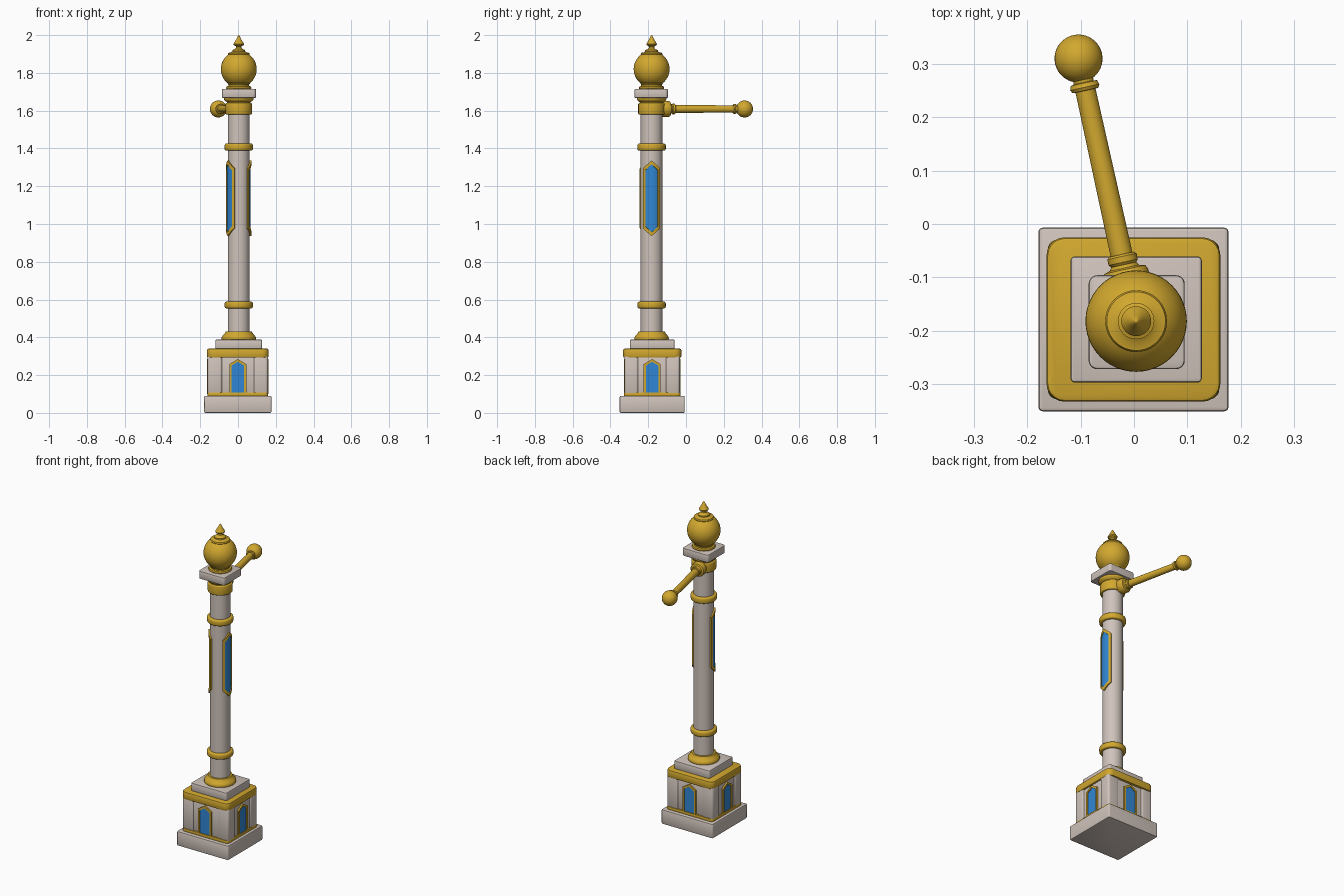
import bpy, bmesh, math
from mathutils import Vector, Matrix

if "Cube" in bpy.data.objects:
    bpy.data.objects.remove(bpy.data.objects["Cube"])

CX, CY = 0.004, -0.182          # axis of the column
BX, BY = -0.001, -0.179         # centre of the pedestal


def material(name, rgb):
    m = bpy.data.materials.new(name)
    m.diffuse_color = (*rgb, 1)
    m.use_nodes = True
    m.node_tree.nodes["Principled BSDF"].inputs["Base Color"].default_value = m.diffuse_color
    return m


STONE = material("pale stone", (0.63, 0.55, 0.50))
GOLD = material("gold", (0.64, 0.39, 0.028))
BLUE = material("blue glass", (0.03, 0.24, 0.66))


def finish(name, bm, mat, angle=35):
    bmesh.ops.recalc_face_normals(bm, faces=bm.faces)
    me = bpy.data.meshes.new(name)
    bm.to_mesh(me)
    bm.free()
    me.materials.append(mat)
    ob = bpy.data.objects.new(name, me)
    bpy.context.collection.objects.link(ob)
    bpy.ops.object.select_all(action='DESELECT')
    ob.select_set(True)
    bpy.context.view_layer.objects.active = ob
    bpy.ops.object.shade_smooth_by_angle(angle=math.radians(angle))
    return ob


def block(name, cx, cy, hx, hy, z0, z1, mat, corner=0.006, edge=0.005):
    """Box with rounded upright corners and softened rims."""
    bm = bmesh.new()
    bmesh.ops.create_cube(bm, size=1)
    for v in bm.verts:
        v.co = (cx + v.co.x * 2 * hx, cy + v.co.y * 2 * hy, (z0 + z1) / 2 + v.co.z * (z1 - z0))
    up = [e for e in bm.edges if abs(e.verts[0].co.z - e.verts[1].co.z) > 1e-4]
    bmesh.ops.bevel(bm, geom=up, offset=corner, segments=5, profile=0.5, affect='EDGES')
    rim = [e for e in bm.edges if abs(e.verts[0].co.z - e.verts[1].co.z) < 1e-5]
    bmesh.ops.bevel(bm, geom=rim, offset=edge, segments=2, profile=0.5, affect='EDGES')
    return finish(name, bm, mat)


def lathe(name, profile, mat, matrix=Matrix.Translation((CX, CY, 0)), n=48):
    """Revolve (radius, height) points about the local z axis."""
    bm = bmesh.new()
    rings = []
    for r, z in profile:
        if r < 1e-5:
            rings.append([bm.verts.new((0, 0, z))] * n)
        else:
            rings.append([bm.verts.new((r * math.cos(2 * math.pi * i / n),
                                        r * math.sin(2 * math.pi * i / n), z)) for i in range(n)])
    for a, b in zip(rings, rings[1:]):
        for i in range(n):
            j = (i + 1) % n
            vs = list(dict.fromkeys((a[i], a[j], b[j], b[i])))
            if len(vs) > 2:
                bm.faces.new(vs)
    for ring in (rings[0], rings[-1]):
        if len(set(ring)) > 2:
            bm.faces.new(ring)
    bm.transform(matrix)
    return finish(name, bm, mat)


def round_band(r, z0, z1, b=0.008):
    """Profile of a ring with rounded rims."""
    pts = [(0.03, z0)]
    pts += [(r - b + b * math.sin(t), z0 + b - b * math.cos(t)) for t in (0, .52, 1.05, 1.57)]
    pts += [(r - b + b * math.cos(t), z1 - b + b * math.sin(t)) for t in (0, .52, 1.05, 1.57)]
    return pts + [(0.03, z1)]


def ball(r, z, a0=-90, a1=90, n=24):
    return [(r * math.cos(math.radians(a0 + (a1 - a0) * i / n)),
             z + r * math.sin(math.radians(a0 + (a1 - a0) * i / n))) for i in range(n + 1)]


def plate(name, cols, place, d0, d1, mat):
    """Solid plate from columns (u, low, high), placed by place(u, z, depth)."""
    bm = bmesh.new()
    g = [[bm.verts.new(place(u, z, d)) for z, d in ((lo, d0), (lo, d1), (hi, d1), (hi, d0))]
         for u, lo, hi in cols]
    for a, b in zip(g, g[1:]):
        for i in range(4):
            bm.faces.new((a[i], a[(i + 1) % 4], b[(i + 1) % 4], b[i]))
    bm.faces.new(g[0])
    bm.faces.new(g[-1])
    return finish(name, bm, mat)


def frame(name, outer, inner, place, d0, d1, mat):
    """Border between two sets of columns."""
    def loop(cols):
        return [(u, lo) for u, lo, hi in cols] + [(u, hi) for u, lo, hi in reversed(cols)]
    bm = bmesh.new()
    o, i = loop(outer), loop(inner)
    g = [[bm.verts.new(place(*p, d)) for p, d in ((a, d0), (a, d1), (b, d1), (b, d0))]
         for a, b in zip(o, i)]
    for k in range(len(g)):
        a, b = g[k], g[(k + 1) % len(g)]
        for m in range(4):
            bm.faces.new((a[m], a[(m + 1) % 4], b[(m + 1) % 4], b[m]))
    return finish(name, bm, mat)


# Pedestal
block("base_slab", BX, BY, 0.178, 0.172, 0, 0.09, STONE, 0.008, 0.006)
block("lower_gold_trim", BX, BY, 0.161, 0.15, 0.088, 0.108, GOLD, 0.02, 0.004)
block("pedestal_body", BX, BY, 0.153, 0.14, 0.10, 0.30, STONE)
for sx in (-1, 1):
    for sy in (-1, 1):
        block("corner_pier", BX + sx * 0.121, BY + sy * 0.109, 0.039, 0.037,
              0.10, 0.30, STONE, 0.014, 0.003)
block("upper_gold_trim", BX, BY, 0.163, 0.154, 0.292, 0.34, GOLD, 0.034, 0.008)
block("upper_slab", 0.004, BY, 0.123, 0.118, 0.335, 0.388, STONE, 0.008, 0.005)

# Pointed windows on the four sides of the pedestal
for k, side in enumerate(("right", "back", "left", "front")):
    a = k * math.pi / 2
    nrm, tan = Vector((math.cos(a), math.sin(a), 0)), Vector((-math.sin(a), math.cos(a), 0))
    face = 0.153 if k % 2 == 0 else 0.14

    def on_wall(u, z, d, nrm=nrm, tan=tan, face=face):
        return Vector((BX, BY, z)) + nrm * (face + d) + tan * u

    out = [(-0.045, 0.10, 0.258), (0, 0.10, 0.285), (0.045, 0.10, 0.258)]
    inn = [(-0.034, 0.108, 0.250), (0, 0.108, 0.271), (0.034, 0.108, 0.250)]
    frame(side + "_window_frame", out, inn, on_wall, -0.004, 0.010, GOLD)
    plate(side + "_window_glass", inn, on_wall, -0.003, 0.005, BLUE)

# Column shaft and its rings
lathe("shaft_foot", [(0.05, 0.385), (0.088, 0.385), (0.091, 0.392), (0.09, 0.402), (0.084, 0.41),
                     (0.077, 0.417), (0.072, 0.425), (0.069, 0.432), (0.05, 0.432)], GOLD)
lathe("shaft", [(0.058, 0.40), (0.058, 1.62)], STONE)
lathe("lower_ring", round_band(0.075, 0.553, 0.589, 0.01), GOLD)
lathe("upper_ring", round_band(0.075, 1.388, 1.426, 0.01), GOLD)
lathe("collar", round_band(0.071, 1.58, 1.64, 0.006), GOLD)
lathe("capital", [(0.05, 1.635), (0.062, 1.637), (0.063, 1.645), (0.075, 1.654), (0.078, 1.66),
                  (0.078, 1.672), (0.05, 1.672)], GOLD)
block("cap_slab", 0.005, -0.184, 0.09, 0.088, 1.667, 1.716, STONE, 0.016, 0.005)

# Curved panels wrapped on the shaft, mirrored about the arm
def hex_cols(half, mid, edge, n=12):
    cols = []
    for i in range(n + 1):
        s = -1 + 2 * i / n
        h = mid + (edge - mid) * abs(s)
        cols.append((half * s, 1.136 - h, 1.136 + h))
    return cols


for name, deg in (("right", 0), ("left", 207)):
    def on_shaft(u, z, d, a=math.radians(deg)):
        return Vector((CX + d * math.cos(a + u), CY + d * math.sin(a + u), z))

    out, inn = hex_cols(0.75, 0.20, 0.158), hex_cols(0.52, 0.18, 0.149)
    frame(name + "_panel_frame", out, inn, on_shaft, 0.055, 0.067, GOLD)
    plate(name + "_panel_glass", inn, on_shaft, 0.055, 0.063, BLUE)

# Globe and finial
lathe("globe_neck", [(0.04, 1.71), (0.064, 1.712), (0.067, 1.72), (0.064, 1.728), (0.055, 1.731),
                     (0.055, 1.738), (0.06, 1.745), (0.04, 1.75)], GOLD)
lathe("globe", ball(0.095, 1.82), GOLD)
lathe("finial", [(0.03, 1.89), (0.055, 1.892), (0.058, 1.899), (0.055, 1.906), (0.042, 1.909),
                 (0.034, 1.914), (0.034, 1.921), (0.022, 1.925), (0.014, 1.933), (0.014, 1.94),
                 (0.026, 1.947), (0.028, 1.953), (0.022, 1.963), (0.012, 1.98), (0.005, 1.995),
                 (0, 2.0)], GOLD)

# Side arm with flange, collar and ball
start, end = Vector((CX, CY, 1.609)), Vector((-0.104, 0.310, 1.609))
along = end - start
L = along.length
arm = Matrix.Translation(start) @ along.to_track_quat('Z', 'Y').to_matrix().to_4x4()
lathe("arm_flange", [(0.04, 0.05), (0.043, 0.07), (0.043, 0.092), (0.039, 0.099), (0.028, 0.102),
                     (0.024, 0.108), (0.028, 0.113), (0.028, 0.124), (0.024, 0.128), (0.015, 0.128)],
      GOLD, arm, 32)
lathe("arm_rod", [(0.021, 0.10), (0.019, L - 0.03)], GOLD, arm, 32)
lathe("arm_collar", [(0.015, L - 0.062), (0.025, L - 0.061), (0.028, L - 0.055),
                     (0.025, L - 0.047), (0.015, L - 0.045)], GOLD, arm, 32)
lathe("arm_ball", ball(0.045, L), GOLD, arm, 32)
